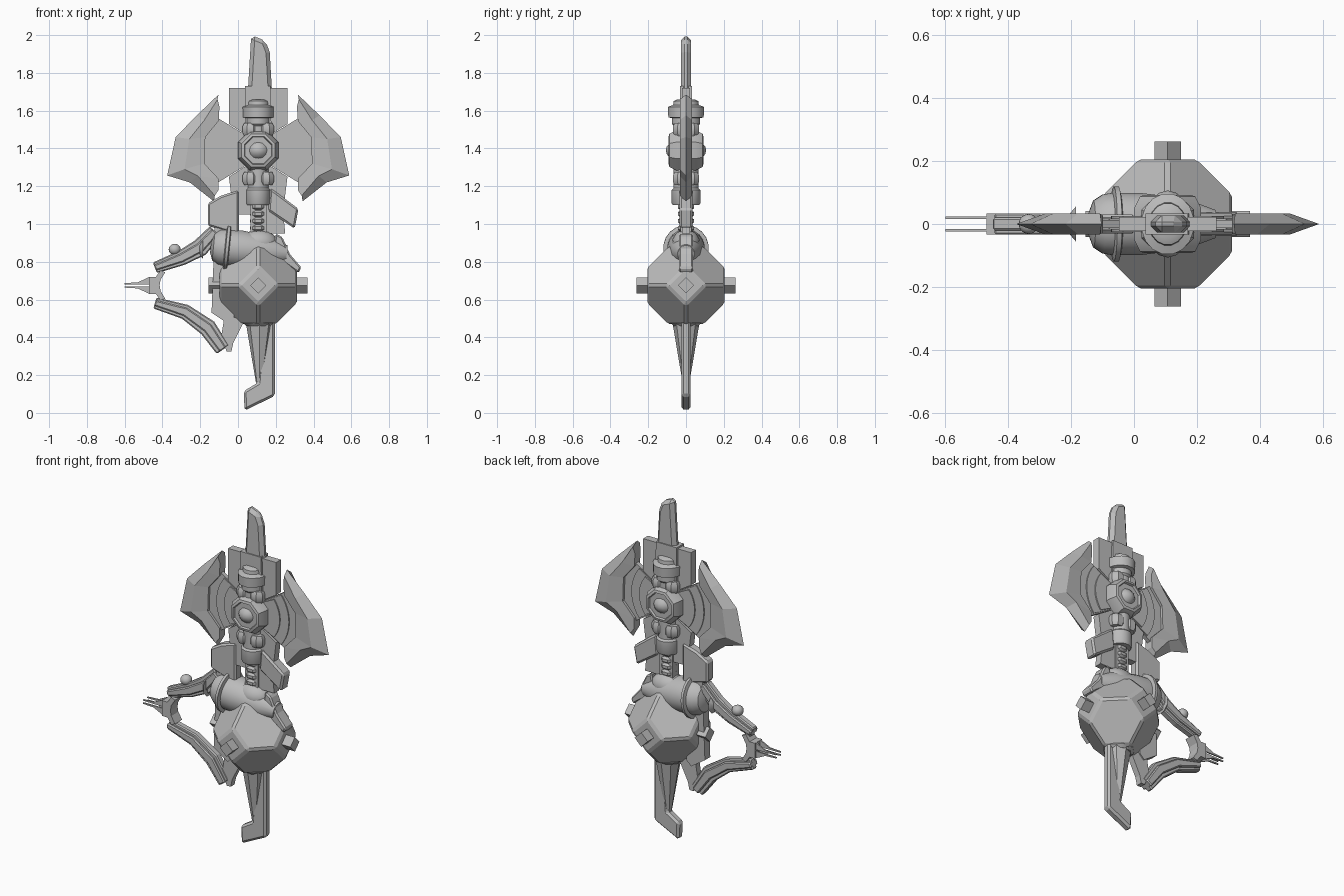
import bpy, bmesh, math
from itertools import permutations, product
from mathutils import Vector, Matrix

if "Cube" in bpy.data.objects:
    bpy.data.objects.remove(bpy.data.objects["Cube"])

grey = bpy.data.materials.new("plain_grey")
grey.use_nodes = True
grey.diffuse_color = (0.5, 0.5, 0.5, 1)
grey.node_tree.nodes["Principled BSDF"].inputs["Base Color"].default_value = (0.5, 0.5, 0.5, 1)
CX = 0.107  # shaft axis


def finish(name, bm, smooth=False):
    bmesh.ops.recalc_face_normals(bm, faces=bm.faces)
    me = bpy.data.meshes.new(name)
    bm.to_mesh(me)
    bm.free()
    me.materials.append(grey)
    ob = bpy.data.objects.new(name, me)
    bpy.context.collection.objects.link(ob)
    if smooth:
        bpy.ops.object.select_all(action="DESELECT")
        ob.select_set(True)
        bpy.context.view_layer.objects.active = ob
        bpy.ops.object.shade_smooth_by_angle(angle=math.radians(35))
    return ob


def plate(name, pts, half, y=0, bevel=0.0):
    """Flat outline in the xz plane, extruded along y."""
    bm = bmesh.new()
    face = bm.faces.new([bm.verts.new((x, y - half, z)) for x, z in pts])
    new = bmesh.ops.extrude_face_region(bm, geom=[face])["geom"]
    bmesh.ops.translate(bm, vec=(0, 2 * half, 0), verts=[v for v in new if isinstance(v, bmesh.types.BMVert)])
    ob = finish(name, bm)
    if bevel:
        mod = ob.modifiers.new("bevel", "BEVEL")
        mod.width, mod.segments = bevel, 1
    return ob


def lathe(name, profile, loc, axis=(0, 0, 1), sides=16, squash=1.0):
    """Turned part: (radius, distance along axis)."""
    bm = bmesh.new()
    rings = []
    for r, t in profile:
        angles = [2 * math.pi * (i + 0.5) / sides for i in range(sides)]
        rings.append([bm.verts.new((r * math.cos(a), r * squash * math.sin(a), t)) for a in angles])
    for a, b in zip(rings, rings[1:]):
        for i in range(sides):
            j = (i + 1) % sides
            bm.faces.new((a[i], a[j], b[j], b[i]))
    bm.faces.new(rings[0])
    bm.faces.new(rings[-1])
    turn = Vector((0, 0, 1)).rotation_difference(Vector(axis)).to_matrix().to_4x4()
    bm.transform(Matrix.Translation(loc) @ turn)
    return finish(name, bm, True)


def ball(name, loc, size):
    bm = bmesh.new()
    bmesh.ops.create_uvsphere(bm, u_segments=16, v_segments=10, radius=1)
    bm.transform(Matrix.Translation(loc) @ Matrix.Diagonal((*size, 1)))
    return finish(name, bm, True)


def ribbon(name, path, widths, half):
    """Plate that follows a path in the xz plane."""
    up, low = [], []
    for i, p in enumerate(path):
        d = Vector(path[min(i + 1, len(path) - 1)]) - Vector(path[max(i - 1, 0)])
        n = Vector((-d.y, d.x)).normalized() * widths[i] / 2
        up.append(Vector(p) + n)
        low.append(Vector(p) - n)
    return plate(name, up + low[::-1], half, bevel=0.006)


# Faceted mace head with square studs
bm = bmesh.new()
for p in set(permutations((0, 1, 2))):
    for s in product((-1, 1), repeat=3):
        v = Vector([a * b for a, b in zip(p, s)]) * 0.1025
        bm.verts.new(v + Vector((CX, 0, 0.675)))
bmesh.ops.remove_doubles(bm, verts=bm.verts, dist=0.001)
bmesh.ops.convex_hull(bm, input=bm.verts)
bmesh.ops.dissolve_limit(bm, angle_limit=0.02, verts=bm.verts, edges=bm.edges)
head = finish("mace_head", bm)
mod = head.modifiers.new("bevel", "BEVEL")
mod.width, mod.segments = 0.012, 1
for i, axis in enumerate(((1, 0, 0), (-1, 0, 0), (0, 1, 0), (0, -1, 0))):
    stud = lathe("head_stud_%d" % i, [(0.042, 0.15), (0.042, 0.262)], (0, 0, 0), axis, 4)
    stud.data.transform(Matrix.Rotation(math.pi / 4, 4, Vector(axis)))
    stud.location = (CX, 0, 0.675)

# Lower hook blade and its tapered socket
plate("hook_blade", [(0.13, 0.5), (0.195, 0.5), (0.195, 0.09), (0.035, 0.012), (0.03, 0.115),
                     (0.105, 0.16)], 0.025, bevel=0.012)
bm = bmesh.new()
bmesh.ops.create_cone(bm, segments=8, radius1=0.018, radius2=0.072, depth=0.32, cap_ends=True)
bm.transform(Matrix.Translation((0.113, 0, 0.32)))
finish("hook_socket", bm)
lathe("hook_collar", [(0.07, 0.46), (0.085, 0.475), (0.085, 0.495)], (CX, 0, 0), sides=8)

# Top spike and layered back plates
plate("top_spike", [(0.05, 1.65), (0.055, 1.75), (0.07, 2.0), (0.145, 1.97), (0.168, 1.91),
                    (0.18, 1.7), (0.18, 1.65)], 0.027, bevel=0.02)
side = [(0.155, 1.72), (0.155, 1.53), (0.06, 1.47), (0.06, 1.31), (0.155, 1.25), (0.13, 1.05)]
plate("back_plate", [(CX + u, z) for u, z in side] + [(CX - u, z) for u, z in side[::-1]], 0.022)
plate("centre_plate", [(CX + u, z) for u, z in ((-0.07, 1.5), (0.07, 1.5), (0.065, 1.73), (-0.07, 1.73))], 0.033)

# Axe blades: sharp outer edge, raised ridge, thick inner edge
outer = [(0.21, 1.685), (0.325, 1.575), (0.437, 1.46), (0.482, 1.257), (0.362, 1.22), (0.235, 1.12)]
ridge = [(0.215, 1.66), (0.285, 1.55), (0.365, 1.45), (0.39, 1.29), (0.32, 1.255), (0.23, 1.15)]
inner = [(0.205, 1.62), (0.21, 1.545), (0.28, 1.46), (0.285, 1.32), (0.21, 1.24), (0.21, 1.18)]
for side_name, s in (("left", 1), ("right", -1)):
    bm = bmesh.new()
    edge = [bm.verts.new((CX + s * u, 0, z)) for u, z in outer]
    ends = []
    for y in (-0.033, 0.033):
        top = [bm.verts.new((CX + s * u, y, z)) for u, z in ridge]
        back = [bm.verts.new((CX + s * u, y * 0.8, z)) for u, z in inner]
        for i in range(5):
            for a, b in ((edge, top), (top, back)):
                bm.faces.new((a[i], a[i + 1], b[i + 1], b[i]))
        ends.append((top, back))
    (t0, b0), (t1, b1) = ends
    for i in range(5):
        bm.faces.new((b0[i], b0[i + 1], b1[i + 1], b1[i]))
    for k in (0, -1):
        bm.faces.new((edge[k], t0[k], b0[k], b1[k], t1[k]))
    finish(side_name + "_axe_blade", bm)
    # stepped disc segments between shaft and blade
    for step, (r, half) in enumerate(((0.3, 0.012), (0.235, 0.018), (0.18, 0.025))):
        arc = [math.radians(-38 + 76 * i / 12) for i in range(13)]
        pts = [(CX + s * r * math.cos(a), 1.39 + r * math.sin(a)) for a in arc]
        plate("%s_disc_step_%d" % (side_name, step), [(CX, 1.35)] + pts + [(CX, 1.43)], half)

# Turned shaft with cap, knuckles and lower collar
lathe("shaft", [(0.062, 1.1), (0.067, 1.11), (0.067, 1.18), (0.058, 1.19), (0.058, 1.52), (0.066, 1.53),
                (0.066, 1.56), (0.083, 1.565), (0.085, 1.62), (0.06, 1.63), (0.058, 1.65), (0.04, 1.66)],
      (CX, 0, 0), squash=1.15)
for name, z in (("upper", 1.5), ("lower", 1.24)):
    for s in (-1, 1):
        lathe(name + "_knuckle", [(0.035, -0.034), (0.045, -0.015), (0.045, 0.015), (0.035, 0.034)],
              (CX + s * 0.042, -0.028, z), sides=8)
        lathe(name + "_knuckle_back", [(0.035, -0.034), (0.045, -0.015), (0.045, 0.015), (0.035, 0.034)],
              (CX + s * 0.042, 0.028, z), sides=8)

# Gem in an eight-sided mount, front and back
rim = [(0.075, 0.08), (0.08, 0.092), (0.095, 0.088), (0.115, 0.05)]
lathe("gem_mount", [(r, -t) for r, t in rim] + rim[::-1], (CX, 0, 1.39), (0, 1, 0), 8)
ball("gem", (CX, 0, 1.39), (0.073, 0.107, 0.065))

# Segmented neck
plate("neck_core", [(0.065, 0.85), (0.15, 0.85), (0.15, 1.12), (0.065, 1.12)], 0.03)
for i in range(5):
    lathe("neck_segment_%d" % i, [(0.03, -0.02), (0.046, -0.008), (0.046, 0.008), (0.03, 0.02)],
          (CX, 0, 0.94 + i * 0.038), sides=8)

# Angled guards and rear plank
plate("right_guard", [(-0.09, 1.15), (0.005, 1.18), (0.005, 0.94), (-0.16, 0.99), (-0.16, 1.11)], 0.03, bevel=0.01)
plate("left_guard", [(0.17, 1.19), (0.2, 1.17), (0.32, 1.08), (0.3, 0.975), (0.16, 1.07)], 0.035, bevel=0.01)
plate("left_guard_inner", [(0.14, 1.18), (0.23, 1.15), (0.25, 0.95), (0.14, 0.95)], 0.022)
plate("rear_plank", [(-0.14, 0.53), (-0.05, 0.47), (-0.02, 0.5), (-0.02, 1.08), (-0.12, 1.06)], 0.025)

# Horizontal barrel with flange above the head
axis = Vector((1, 0, -0.1)).normalized()
lathe("barrel", [(0.035, -0.145), (0.075, -0.13), (0.095, -0.1), (0.1, -0.07), (0.12, -0.065), (0.12, -0.05),
                 (0.1, -0.045), (0.1, 0.02), (0.09, 0.1), (0.075, 0.18), (0.045, 0.26)],
      (0, 0, 0.868), axis, 20)
ball("barrel_hump", (0.11, 0, 0.9), (0.1, 0.075, 0.07))
plate("barrel_bracket", [(0.2, 0.95), (0.235, 0.93), (0.275, 0.84), (0.335, 0.77), (0.32, 0.74), (0.18, 0.84)],
      0.038, bevel=0.008)

# Bow limbs with raised rails
upper = [(-0.12, 0.96), (-0.2, 0.875), (-0.3, 0.82), (-0.44, 0.768)]
lower = [(-0.08, 0.335), (-0.16, 0.45), (-0.28, 0.535), (-0.44, 0.582)]
for name, path in (("upper_limb", upper), ("lower_limb", lower)):
    ribbon(name, path, (0.08, 0.095, 0.08, 0.06), 0.02)
    ribbon(name + "_rail", path, (0.04, 0.05, 0.045, 0.03), 0.034)
plate("limb_strut", [(-0.06, 0.325), (-0.035, 0.325), (-0.025, 0.37), (0.035, 0.49), (-0.07, 0.52), (-0.09, 0.4)], 0.018)
ball("limb_knob", (-0.335, 0, 0.865), (0.032, 0.032, 0.03))
lathe("limb_bolt", [(0.06, 0), (0.035, 0.02), (0.008, 0.04)], (-0.185, 0, 0.87), (-1, 0, 0), 8)

# Forked claw: twin thin prongs on a solid jaw
for name, s in (("upper", 1), ("lower", -1)):
    prong = [(-0.6, 0.012), (-0.53, 0.016), (-0.47, 0.045), (-0.44, 0.04), (-0.44, 0.003), (-0.48, 0.005), (-0.6, 0.006)]
    jaw = [(-0.47, 0.0), (-0.47, 0.045), (-0.435, 0.045), (-0.41, 0.08), (-0.385, 0.07), (-0.41, 0.03), (-0.415, 0.0)]
    for y in (-0.02, 0.02):
        plate(name + "_prong", [(x, 0.675 + s * z) for x, z in prong], 0.004, y)
    plate(name + "_jaw", [(x, 0.675 + s * z) for x, z in jaw], 0.033)
